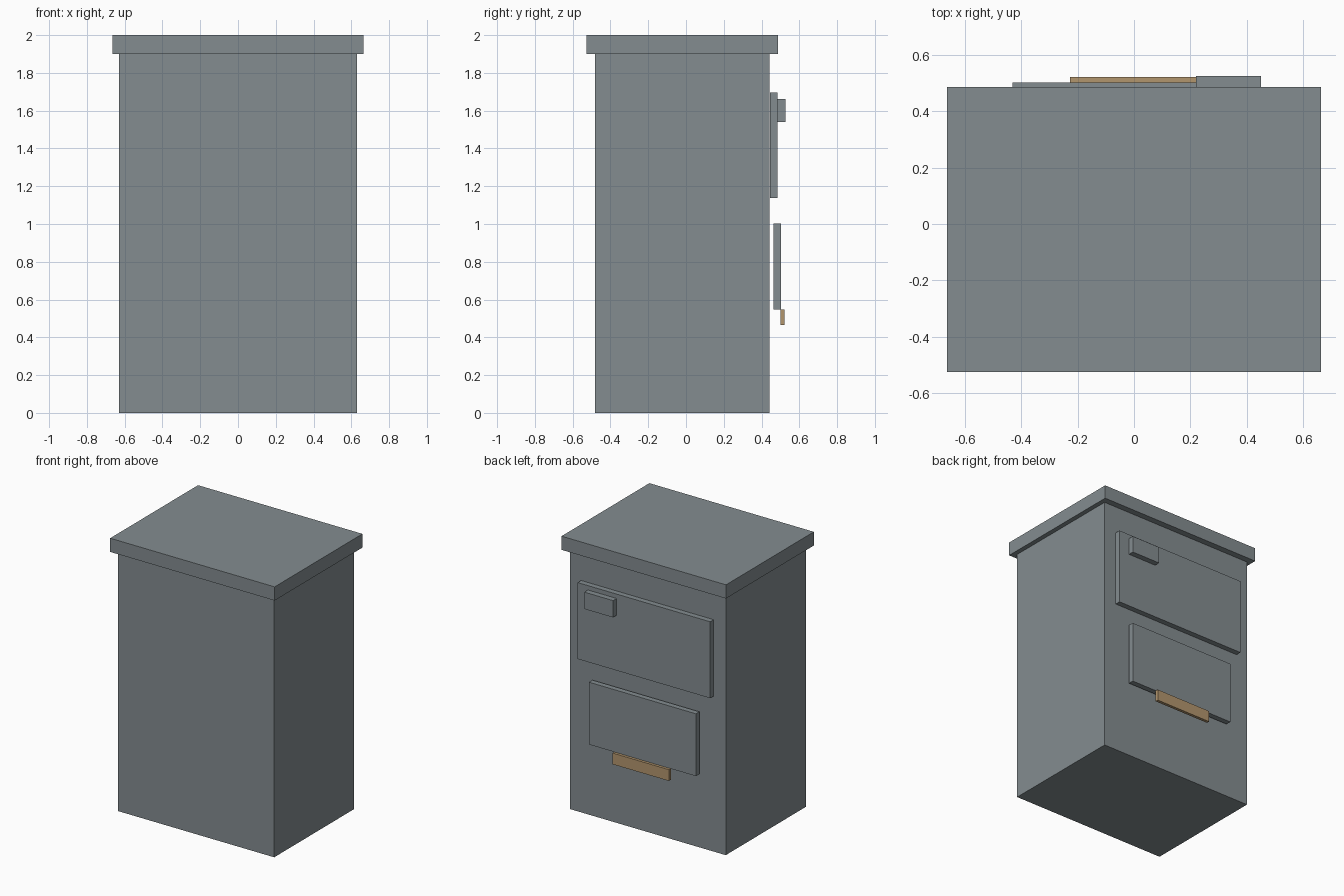
import bpy

if "Cube" in bpy.data.objects:
    bpy.data.objects.remove(bpy.data.objects["Cube"])


def material(name, rgb):
    m = bpy.data.materials.new(name)
    m.diffuse_color = (*rgb, 1.0)
    m.use_nodes = True
    m.node_tree.nodes["Principled BSDF"].inputs["Base Color"].default_value = m.diffuse_color
    return m


grey = material("slate grey", (0.23, 0.265, 0.28))
tan = material("tan brass", (0.45, 0.305, 0.155))


def box(name, x, y, z, mat):
    """Box spanning the (min, max) pairs on each axis."""
    bpy.ops.mesh.primitive_cube_add(size=1)
    o = bpy.context.object
    o.name = name
    o.location = [(a + b) / 2 for a, b in (x, y, z)]
    o.scale = [b - a for a, b in (x, y, z)]
    bpy.ops.object.transform_apply(location=True, scale=True)
    o.data.materials.append(mat)
    return o


# Cabinet and overhanging top
box("cabinet_body", (-0.63, 0.63), (-0.482, 0.441), (0, 1.9), grey)
box("cabinet_top", (-0.664, 0.664), (-0.526, 0.487), (1.9, 2.0), grey)

# Upper panel with small control block
box("upper_panel", (-0.535, 0.535), (0.445, 0.485), (1.137, 1.695), grey)
box("control_block", (0.22, 0.452), (0.485, 0.526), (1.54, 1.663), grey)

# Lower panel stands slightly off the body, with a handle under its edge
box("lower_panel", (-0.432, 0.432), (0.462, 0.502), (0.547, 1.002), grey)
box("handle", (-0.227, 0.227), (0.5, 0.522), (0.465, 0.547), tan)
